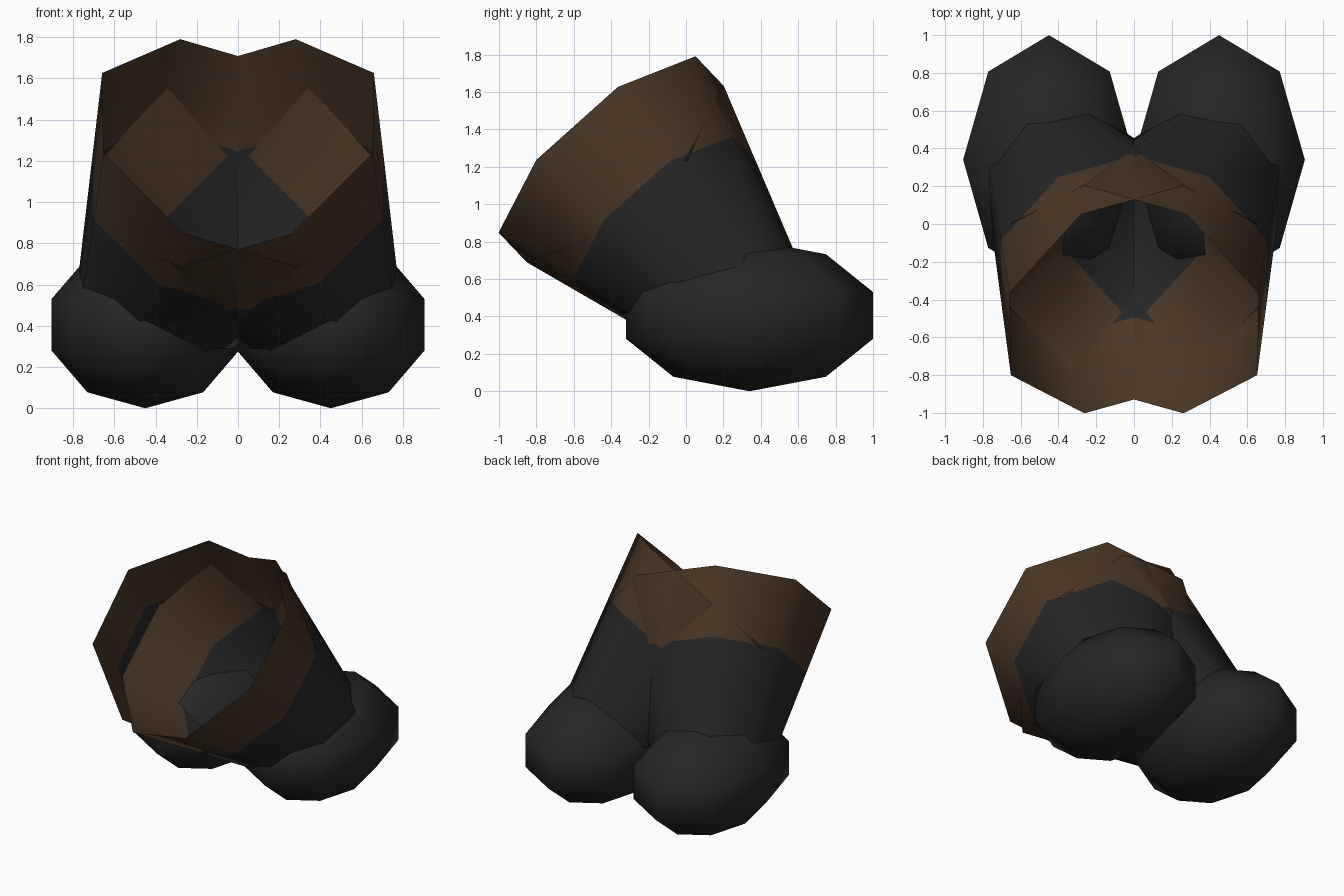
import bpy, bmesh, math
from mathutils import Vector, Matrix

cube = bpy.data.objects.get("Cube")
if cube:
    bpy.data.objects.remove(cube, do_unlink=True)


def material(name, rgb):
    mat = bpy.data.materials.new(name)
    mat.use_nodes = True
    color = (*rgb, 1.0)
    mat.diffuse_color = color
    bsdf = mat.node_tree.nodes["Principled BSDF"]
    bsdf.inputs["Base Color"].default_value = color
    bsdf.inputs["Roughness"].default_value = 0.9
    return mat


charcoal = material("charcoal", (0.02, 0.02, 0.02))
brown = material("brown", (0.068, 0.037, 0.019))

# Shared layout of the left half; the right half is mirrored in x
FOOT = Vector((0.45, 0.34, 0.405))
MOUTH = Vector((0.0, -0.40, 1.24))
AXIS = FOOT - MOUTH
UP = Vector((0.011, 0.574, 0.509))
UP = (UP - UP.project(AXIS)).normalized()
SIDE = AXIS.normalized().cross(UP)
MOUTH_RADIUS = 0.765
TAPER = 0.5
CUFF_END = 0.385


def finish(bm, name, mat, side):
    if side < 0:
        bmesh.ops.transform(bm, matrix=Matrix.Scale(-1, 4, (1, 0, 0)), verts=bm.verts)
        bmesh.ops.reverse_faces(bm, faces=bm.faces)
    for face in bm.faces:
        face.smooth = True
    mesh = bpy.data.meshes.new(name)
    bm.to_mesh(mesh)
    bm.free()
    mesh.materials.append(mat)
    bpy.context.collection.objects.link(bpy.data.objects.new(name, mesh))


def tube(name, start, end, mat, side, sides=8):
    """Open tapered tube along the leg axis between two fractions."""
    bm = bmesh.new()
    rings = []
    for s in (start, end):
        radius = MOUTH_RADIUS * (1 - TAPER * s)
        ring = []
        for i in range(sides):
            t = math.tau * (i + 0.5) / sides
            ring.append(bm.verts.new(
                MOUTH + AXIS * s + radius * (SIDE * math.cos(t) + UP * math.sin(t))))
        rings.append(ring)
    top, low = rings
    for i in range(sides):
        j = (i + 1) % sides
        # Wound so that the normals point away from the axis
        bm.faces.new((top[j], top[i], low[i], low[j]))
    bm.normal_update()
    face = bm.faces[:][0] if not bm.faces.ensure_lookup_table() else None
    middle = MOUTH + AXIS * (start + end) / 2
    if face.normal.dot(face.calc_center_median() - middle) < 0:
        bmesh.ops.reverse_faces(bm, faces=bm.faces)
    finish(bm, name, mat, side)


def foot(name, side):
    """Low-poly rounded foot."""
    bm = bmesh.new()
    bmesh.ops.create_uvsphere(bm, u_segments=8, v_segments=5, radius=1)
    bmesh.ops.scale(bm, vec=(0.478, 0.694, 0.405), verts=bm.verts)
    bmesh.ops.translate(bm, vec=FOOT, verts=bm.verts)
    finish(bm, name, charcoal, side)


for label, side in (("left", 1), ("right", -1)):
    foot(label + "_foot", side)
    tube(label + "_leg", CUFF_END, 1.0, charcoal, side)
    tube(label + "_cuff", 0.0, CUFF_END, brown, side)
